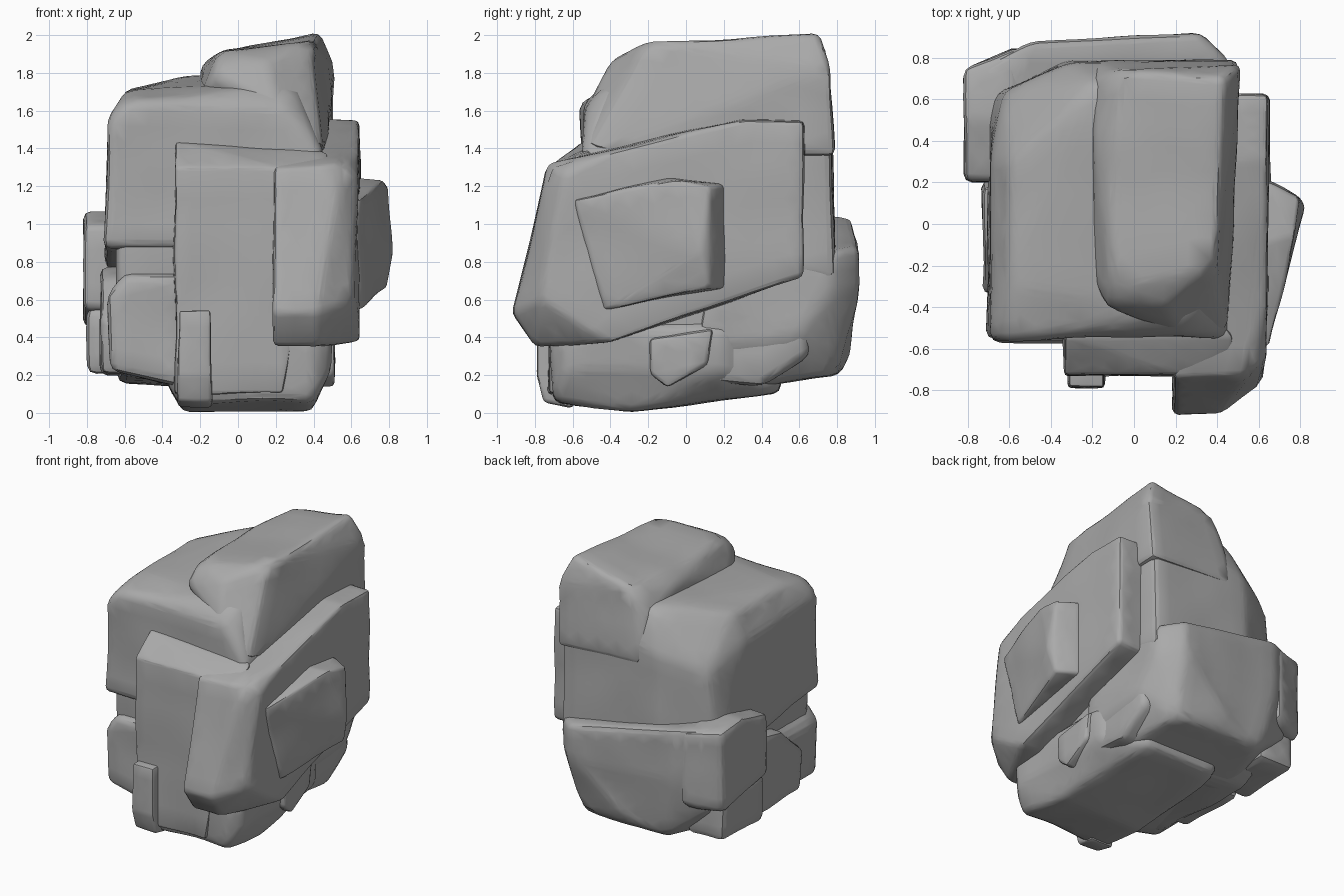
import bpy, bmesh, math
from mathutils import noise

cube = bpy.data.objects.get("Cube")
if cube:
    bpy.data.objects.remove(cube, do_unlink=True)

stone = bpy.data.materials.new("grey stone")
stone.use_nodes = True
stone.diffuse_color = (0.4, 0.4, 0.4, 1)
stone.node_tree.nodes["Principled BSDF"].inputs["Base Color"].default_value = (0.4, 0.4, 0.4, 1)


def chunk(name, points, soft=0.05, rough=0.014):
    """Convex boulder through the points, with worn edges and a slightly uneven surface."""
    bm = bmesh.new()
    for p in points:
        bm.verts.new(p)
    bmesh.ops.convex_hull(bm, input=bm.verts)
    loose = [v for v in bm.verts if not v.link_faces]
    bmesh.ops.delete(bm, geom=loose, context="VERTS")
    bmesh.ops.dissolve_limit(bm, angle_limit=math.radians(8), verts=bm.verts, edges=bm.edges)
    bmesh.ops.bevel(bm, geom=bm.edges[:], offset=soft, offset_type="OFFSET", segments=2,
                    profile=0.5, affect="EDGES", clamp_overlap=True)
    bmesh.ops.triangulate(bm, faces=bm.faces)
    for _ in range(3):
        long_edges = [e for e in bm.edges if e.calc_length() > 0.12]
        bmesh.ops.subdivide_edges(bm, edges=long_edges, cuts=1)
        bmesh.ops.triangulate(bm, faces=bm.faces)
    bm.normal_update()
    for v in bm.verts:
        v.co += v.normal * rough * (noise.noise(v.co * 3) - 0.2)
    bmesh.ops.recalc_face_normals(bm, faces=bm.faces)
    mesh = bpy.data.meshes.new(name)
    bm.to_mesh(mesh)
    bm.free()
    mesh.materials.append(stone)
    obj = bpy.data.objects.new(name, mesh)
    bpy.context.collection.objects.link(obj)
    bpy.ops.object.select_all(action="DESELECT")
    bpy.context.view_layer.objects.active = obj
    obj.select_set(True)
    bpy.ops.object.shade_smooth_by_angle(angle=math.radians(40))


def along_x(profile, low, high):
    """Side profile (y, z) spread between two x positions."""
    return [(x, y, z) for x in (low, high) for y, z in profile]


def along_y(profile, low, high):
    """Front profile (x, z) spread between two y positions."""
    return [(x, y, z) for y in (low, high) for x, z in profile]


def along_z(profile, low, high):
    """Plan profile (x, y) spread between two heights."""
    return [(x, y, z) for z in (low, high) for x, y in profile]


# Main upper body with a chipped back corner and a dip at the front left
chunk("main_body", along_y([(-.71, .88), (.45, .88)], -.55, -.2)
      + [(-.7, .62, .7), (-.34, .79, .7), (.47, .79, .7), (-.69, -.56, 1.55), (.45, -.55, 1.37),
         (-.69, .3, 1.52), (-.62, .64, 1.4), (-.3, .78, 1.5), (-.58, -.56, 1.64), (-.6, -.3, 1.71),
         (-.6, .3, 1.71), (-.2, .68, 1.8), (.25, -.54, 1.62), (.3, -.42, 1.75), (.47, .76, 1.7)], 0.04)

# Raised cap whose outer face runs down to the front dip
chunk("cap_block", [(-.2, -.3, 1.68), (-.2, .7, 1.74), (-.12, -.42, 1.78), (-.19, .4, 1.84),
                    (-.1, -.32, 1.91), (-.08, .74, 1.92), (.43, .7, 2.015), (.4, -.2, 1.97),
                    (.15, -.4, 1.87), (.52, .77, 1.82), (.5, .79, 1.36), (-.2, .79, 1.4),
                    (.45, -.54, 1.35), (.22, -.53, 1.62), (.47, .2, 1.36)], 0.035)

# Inner mass that joins the slabs
chunk("inner_core", along_x([(-.5, .2), (-.54, .5), (-.54, 1.2), (.58, 1.25), (.66, .3), (.4, .14)],
                            -.64, .46))

# Front slabs
chunk("front_slab", along_x([(-.73, .1), (-.73, 1.3), (-.3, 1.42), (-.3, .1)], -.335, .24)
      + along_x([(-.55, 1.44)], -.335, -.3) + along_x([(-.54, 1.38)], .3, .48)
      + along_x([(-.72, 1.28)], .3, .45), 0.02)
chunk("front_foot", along_x([(-.7, .06), (-.73, .42), (.1, .5), (-.28, .0)], -.3, .4)
      + along_x([(.5, .11), (.5, .4)], -.3, .3)
      + along_y([(.5, .45), (.49, .22)], -.64, .2) + along_y([(-.37, .14)], -.4, .3), 0.04)
chunk("front_step", along_x([(-.75, .06), (-.79, .2), (-.79, .55), (-.6, .55), (-.6, .03)],
                            -.32, -.14), 0.02)

# Large left slab with a sloping top and a chipped lower corner
side = [(-.75, 1.3), (-.4, 1.38), (.3, 1.56), (.63, 1.55), (.62, .72), (.2, .57), (-.4, .37)]
chunk("side_slab", along_x(side, .185, .5)[:7] + along_x(side, .2, .65)[8:]
      + along_x([(-.92, .53), (-.8, .35)], .185, .42)
      + [(.54, -.73, 1.32), (.64, -.64, 1.26), (.62, -.77, .6)], 0.03)
chunk("side_plate", along_z([(.55, .2), (.65, .2)], .66, 1.21)
      + [(.8, .13, 1.2), (.82, .08, .85), (.79, .12, .66), (.66, -.42, .54),
         (.65, -.6, 1.13), (.55, -.5, .54), (.55, -.6, 1.13), (.78, -.05, 1.24), (.6, -.1, 1.25)], 0.02)

# Lower right chunks
chunk("lower_front_block", along_y([(-.68, .22), (-.69, .62), (-.6, .73), (-.28, .73), (-.28, .14)],
                                   -.57, .3), 0.045)
chunk("lower_side_plate", along_x([(-.32, .2), (-.34, .5), (-.1, .72), (.18, .78), (.22, .2)],
                                  -.73, -.5), 0.04)

# Back mass, its top tilting down towards the left, with its raised corner
chunk("back_mass", [(-.74, .76, 1.05), (-.5, .88, 1.04), (-.1, .92, .97), (.32, .92, .88),
                    (.46, .78, .85), (.46, .2, .8), (-.74, .25, 1.05)]
      + along_z([(-.5, .88), (-.1, .92), (.32, .92), (.46, .78)], .65, .7)
      + along_z([(.3, .8), (-.4, .82)], .2, .4) + along_z([(.36, .4), (-.55, .25)], .14, .3)
      + [(-.1, .87, .32), (-.74, .7, .45), (.48, .6, .42), (.49, .1, .6), (.48, .05, .35)], 0.04)
chunk("back_corner", along_x([(.2, .55), (.2, 1.0), (.5, 1.07), (.75, 1.05), (.74, .45)], -.82, -.55)
      + [(-.55, .86, 1.03), (-.55, .86, .5)], 0.04)
chunk("corner_foot", along_x([(.22, .2), (.22, .56), (.7, .58), (.72, .22)], -.8, -.5), 0.05)
chunk("under_stone", along_x([(-.2, .2), (-.2, .4), (.15, .45), (.12, .25), (-.1, .12)], .3, .52), 0.03)
